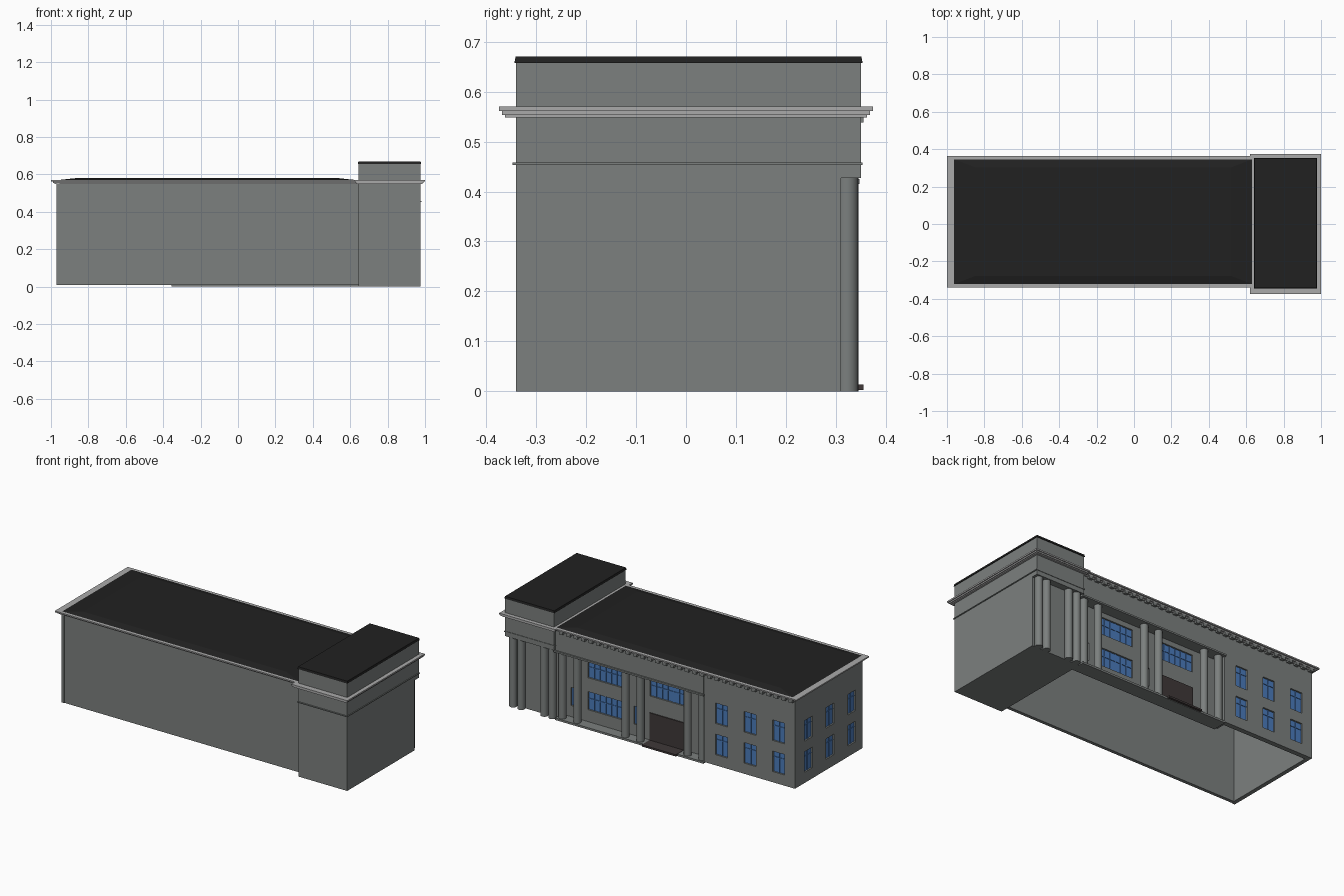
import bpy, bmesh
from mathutils import Vector

if "Cube" in bpy.data.objects:
    bpy.data.objects.remove(bpy.data.objects["Cube"])


def material(name, rgb):
    m = bpy.data.materials.new(name)
    m.diffuse_color = (*rgb, 1)
    m.use_nodes = True
    m.node_tree.nodes["Principled BSDF"].inputs["Base Color"].default_value = m.diffuse_color
    return m


WALL = material("wall_grey", (0.2, 0.215, 0.21))
ROOF = material("roof_black", (0.015, 0.015, 0.015))
TRIM = material("trim_grey", (0.4, 0.4, 0.4))
GLASS = material("window_blue", (0.07, 0.2, 0.5))
DOOR = material("door_brown", (0.05, 0.04, 0.04))


def add_box(bm, x0, x1, y0, y1, z0, z1, inset=(0, 0)):
    """Box, with the top optionally drawn in to make a tapered slab."""
    ix, iy = inset
    b = [bm.verts.new(p) for p in ((x0, y0, z0), (x1, y0, z0), (x1, y1, z0), (x0, y1, z0))]
    t = [bm.verts.new(p) for p in ((x0 + ix, y0 + iy, z1), (x1 - ix, y0 + iy, z1),
                                   (x1 - ix, y1 - iy, z1), (x0 + ix, y1 - iy, z1))]
    bm.faces.new(b[::-1])
    bm.faces.new(t)
    for i in range(4):
        j = (i + 1) % 4
        bm.faces.new((b[i], b[j], t[j], t[i]))


def boxes(name, dims, mat, inset=(0, 0)):
    bm = bmesh.new()
    for d in dims:
        add_box(bm, *d, inset=inset)
    me = bpy.data.meshes.new(name)
    bm.to_mesh(me)
    bm.free()
    if mat:
        me.materials.append(mat)
    ob = bpy.data.objects.new(name, me)
    bpy.context.collection.objects.link(ob)
    return ob


def cut(target, dims):
    cutter = boxes(target.name + "_cutter", dims, None)
    cutter.hide_render = True
    cutter.hide_viewport = False
    cutter.display_type = 'WIRE'
    mod = target.modifiers.new("openings", 'BOOLEAN')
    mod.object = cutter
    mod.solver = 'EXACT'
    bpy.context.view_layer.objects.active = target
    bpy.ops.object.modifier_apply(modifier=mod.name)
    bpy.data.objects.remove(cutter)


def windows(wall, axis, face, sign, openings):
    """Cut openings into a wall; add recessed glass and bars.
    openings: (u0, u1, z0, z1, columns, bar heights)"""
    def slab(u0, u1, d0, d1, z0, z1):
        a, b = sorted((face + sign * d0, face + sign * d1))
        return (u0, u1, a, b, z0, z1) if axis == 'y' else (a, b, u0, u1, z0, z1)
    holes, panes, bars = [], [], []
    w = 0.0025
    for u0, u1, z0, z1, n, rows in openings:
        holes.append(slab(u0, u1, -0.012, 0.02, z0, z1))
        panes.append(slab(u0, u1, -0.0135, -0.01, z0, z1))
        for i in range(1, n):
            u = u0 + (u1 - u0) * i / n
            bars.append(slab(u - w, u + w, -0.0105, -0.006, z0, z1))
        for f in rows:
            z = z0 + (z1 - z0) * f
            bars.append(slab(u0, u1, -0.0105, -0.0065, z - w, z + w))
    cut(wall, holes)
    boxes(wall.name + "_glass", panes, GLASS)
    boxes(wall.name + "_bars", bars, GLASS)


# Main wing: thin walls, open underneath
Y0, Y1, REC = -0.31, 0.335, 0.275
boxes("front_wall", [(-0.955, 0.645, Y0, Y0 + 0.02, 0.01, 0.55)], WALL)
boxes("front_corner_strips", [(-0.97, -0.955, Y0 - 0.004, Y0 + 0.02, 0.01, 0.55),
                              (0.635, 0.65, Y0 - 0.004, Y0 + 0.02, 0.01, 0.55)], WALL)
left_wall = boxes("left_wall", [(-0.97, -0.945, Y0 + 0.02, Y1 - 0.03, 0.01, 0.55)], WALL)
back_wall = boxes("back_wall", [(-0.97, -0.355, Y1 - 0.03, Y1, 0.01, 0.55)], WALL)
portico_wall = boxes("portico_wall", [(-0.355, 0.645, REC - 0.025, REC, 0.01, 0.43)], WALL)
boxes("portico_side", [(-0.375, -0.355, REC - 0.025, Y1 - 0.03, 0.01, 0.55)], WALL)
boxes("portico_floor", [(-0.355, 0.645, REC - 0.025, Y1 + 0.005, 0, 0.012)], WALL)
boxes("portico_entablature", [(-0.355, 0.65, REC - 0.025, Y1 + 0.003, 0.42, 0.55)], WALL)
boxes("portico_ledge", [(-0.36, 0.65, REC, Y1 + 0.012, 0.415, 0.425)], WALL)
boxes("ceiling", [(-0.95, 0.645, Y0 + 0.01, Y1 - 0.01, 0.54, 0.552)], WALL)

# Windows of the back, the left side and the portico
ROWS = ((0.075, 0.2), (0.265, 0.39))
windows(back_wall, 'y', Y1, 1,
        [(c - 0.04, c + 0.04, a, b, 2, (0.72,)) for c in (-0.475, -0.667, -0.86) for a, b in ROWS])
windows(left_wall, 'x', -0.97, -1,
        [(c - 0.038, c + 0.038, a, b, 2, (0.72,)) for c in (0.205, -0.003, -0.212) for a, b in ROWS])
BAYS = (-0.065, 0.355)
windows(portico_wall, 'y', REC, 1,
        [(c - 0.115, c + 0.115, 0.28, 0.385, 6, (0.6,)) for c in BAYS]
        + [(0.24, 0.47, 0.085, 0.195, 6, (0.6,))]
        + [(c - 0.018, c + 0.018, 0.08, 0.19, 1, ()) for c in (0.14, 0.565)])
boxes("door", [(-0.18, 0.05, REC - 0.01, REC + 0.006, 0.01, 0.18)], DOOR)
boxes("door_step", [(-0.18, 0.05, REC, Y1 + 0.02, 0.003, 0.014)], DOOR)

# Main cornice, dentils and low hipped roof
for i, (o, z0, z1) in enumerate(((0.01, 0.548, 0.555), (0.02, 0.555, 0.562), (0.029, 0.562, 0.57))):
    boxes(f"main_cornice_{i}", [(-0.97 - o, 0.645, Y0 - o, Y1 + o, z0, z1)], TRIM)
boxes("dentils", [(-0.965 + i * 0.05, -0.94 + i * 0.05, Y1 - 0.01, Y1 + 0.02, 0.538, 0.556)
                  for i in range(32)], WALL)
boxes("main_roof", [(-0.98, 0.65, Y0 - 0.018, Y1 + 0.018, 0.568, 0.582)], ROOF, (0.13, 0.05))

# Tower block, overhanging its recessed colonnade
TX0, TX1, TY0, TY1 = 0.645, 0.975, -0.34, 0.35
boxes("tower_body", [(TX0, TX1, TY0, 0.31, 0, 0.43)], WALL)
boxes("tower_upper", [(TX0, TX1, TY0, TY1, 0.427, 0.66)], WALL)
boxes("tower_band", [(TX0 - 0.004, TX1 + 0.005, TY0 - 0.007, TY1 + 0.003, 0.453, 0.458)], WALL)
for i, (o, z0, z1) in enumerate(((0.012, 0.548, 0.553), (0.018, 0.553, 0.561), (0.024, 0.561, 0.57))):
    boxes(f"tower_cornice_{i}",
          [(TX0 - o, TX1 + o, TY0 - o - 0.01, TY1 + o, z0, z1)], TRIM)
boxes("tower_roof", [(TX0 - 0.004, TX1 + 0.004, TY0 - 0.004, TY1 + 0.004, 0.657, 0.67)],
      ROOF, (0.003, 0.003))


# Round columns of the portico and the tower
def column(name, x, y, r, z1):
    bpy.ops.mesh.primitive_cylinder_add(vertices=24, radius=r, depth=z1,
                                        location=Vector((x, y, z1 / 2)))
    ob = bpy.context.object
    ob.name = name
    ob.data.materials.append(WALL)
    bpy.ops.object.shade_smooth_by_angle()


for c in (-0.28, 0.14, 0.565):
    for s in (-1, 1):
        column("portico_column", c + s * 0.05, 0.312, 0.022, 0.42)
for x in (0.94, 0.885, 0.73, 0.675):
    column("tower_column", x, 0.323, 0.022, 0.43)
